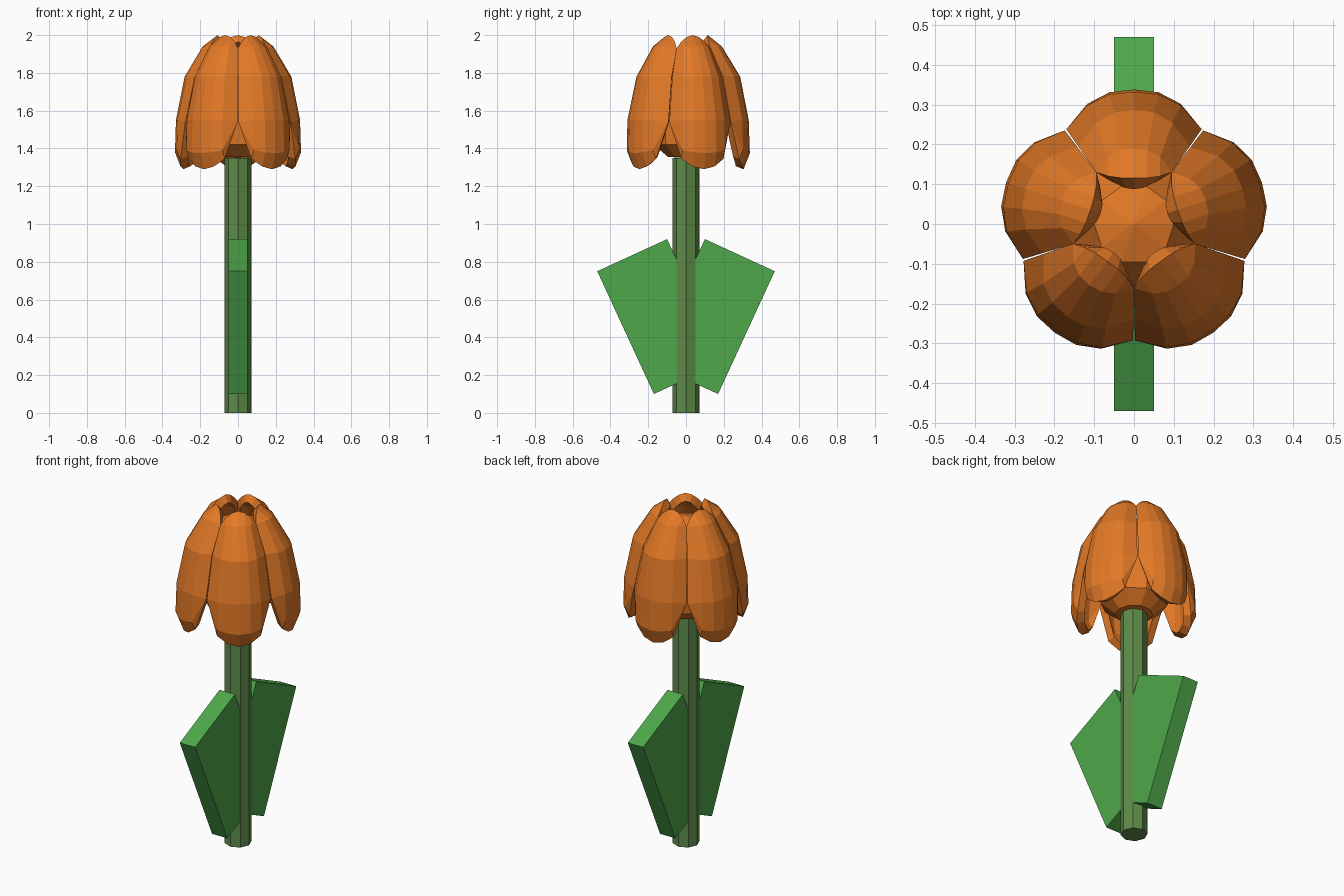
import bpy, bmesh, math
from mathutils import Matrix

cube = bpy.data.objects.get("Cube")
if cube:
    bpy.data.objects.remove(cube, do_unlink=True)


def material(name, rgb):
    m = bpy.data.materials.new(name)
    m.use_nodes = True
    m.diffuse_color = (*rgb, 1)
    bsdf = next(n for n in m.node_tree.nodes if n.type == 'BSDF_PRINCIPLED')
    bsdf.inputs["Base Color"].default_value = (*rgb, 1)
    return m


orange = material("petal orange", (0.76, 0.19, 0.02))
stem_green = material("stem green", (0.11, 0.26, 0.065))
leaf_green = material("leaf green", (0.075, 0.39, 0.068))


def finish(name, bm, mat):
    mesh = bpy.data.meshes.new(name)
    bm.to_mesh(mesh)
    bm.free()
    mesh.materials.append(mat)
    obj = bpy.data.objects.new(name, mesh)
    bpy.context.collection.objects.link(obj)
    return obj


def lathe(name, profile, sides, mat):
    bm = bmesh.new()
    verts = [bm.verts.new((r, 0, z)) for r, z in profile]
    edges = [bm.edges.new(pair) for pair in zip(verts, verts[1:])]
    bmesh.ops.spin(bm, geom=verts + edges, cent=(0, 0, 0), axis=(0, 0, 1),
                   angle=math.tau, steps=sides, use_merge=True)
    bmesh.ops.remove_doubles(bm, verts=bm.verts, dist=0.0005)
    bmesh.ops.recalc_face_normals(bm, faces=bm.faces)
    return finish(name, bm, mat)


# Stem and the rounded heart of the blossom
lathe("stem", [(0, 0), (0.072, 0), (0.072, 1.35), (0, 1.35)], 8, stem_green)
lathe("flower_core", [(0, 1.35), (0.1, 1.355), (0.18, 1.42), (0.2, 1.6),
                      (0.17, 1.78), (0.1, 1.89), (0, 1.92)], 10, orange)

# Two slanted slab leaves, meeting inside the stem
LEAF = [(0, 0.178), (0.17, 0.1), (0.47, 0.75), (0.1, 0.92), (0, 0.705)]
for name, side in (("back_leaf", 1), ("front_leaf", -1)):
    bm = bmesh.new()
    face = bm.faces.new([bm.verts.new((-0.05, side * y, z)) for y, z in LEAF])
    new = bmesh.ops.extrude_face_region(bm, geom=[face])["geom"]
    bmesh.ops.translate(bm, vec=(0.1, 0, 0),
                        verts=[v for v in new if isinstance(v, bmesh.types.BMVert)])
    bmesh.ops.recalc_face_normals(bm, faces=bm.faces)
    finish(name, bm, leaf_green)

# Petal rows: centre radius, edge set-back, half width, heights from middle to edge
ROWS = [
    (0.305, 0.067, 0.17, (1.29, 1.305, 1.345, 1.54)),
    (0.338, 0.1, 0.17, (1.375, 1.38, 1.39, 1.54)),
    (0.332, 0.094, 0.17, (1.55, 1.55, 1.55, 1.54)),
    (0.287, 0.092, 0.14, (1.78, 1.78, 1.78, 1.78)),
    (0.19, 0.06, 0.095, (1.94, 1.94, 1.94, 1.93)),
    (0.115, -0.015, 0.095, (2.0, 1.99, 1.965, 1.93)),
]
ACROSS = [0, 0.36, 0.69, 1]
SETBACK = [0, 0.07, 0.36, 1]


def petal(name, angle):
    bm = bmesh.new()
    grid = []
    for radius, depth, half, heights in ROWS:
        row = []
        for c in range(-3, 4):
            k = abs(c)
            x = math.copysign(ACROSS[k] * half, c)
            row.append(bm.verts.new((x, radius - SETBACK[k] * depth, heights[k])))
        grid.append(row)
    for low, high in zip(grid, grid[1:]):
        for c in range(6):
            bm.faces.new((low[c + 1], low[c], high[c], high[c + 1]))
    bmesh.ops.remove_doubles(bm, verts=bm.verts, dist=0.0005)
    bmesh.ops.rotate(bm, verts=bm.verts, matrix=Matrix.Rotation(angle, 3, 'Z'))
    obj = finish(name, bm, orange)
    shell = obj.modifiers.new("thickness", 'SOLIDIFY')
    shell.thickness = 0.045
    shell.offset = -1


# Five petals around the core
for i in range(5):
    petal(f"petal_{i + 1}", i * math.tau / 5)
